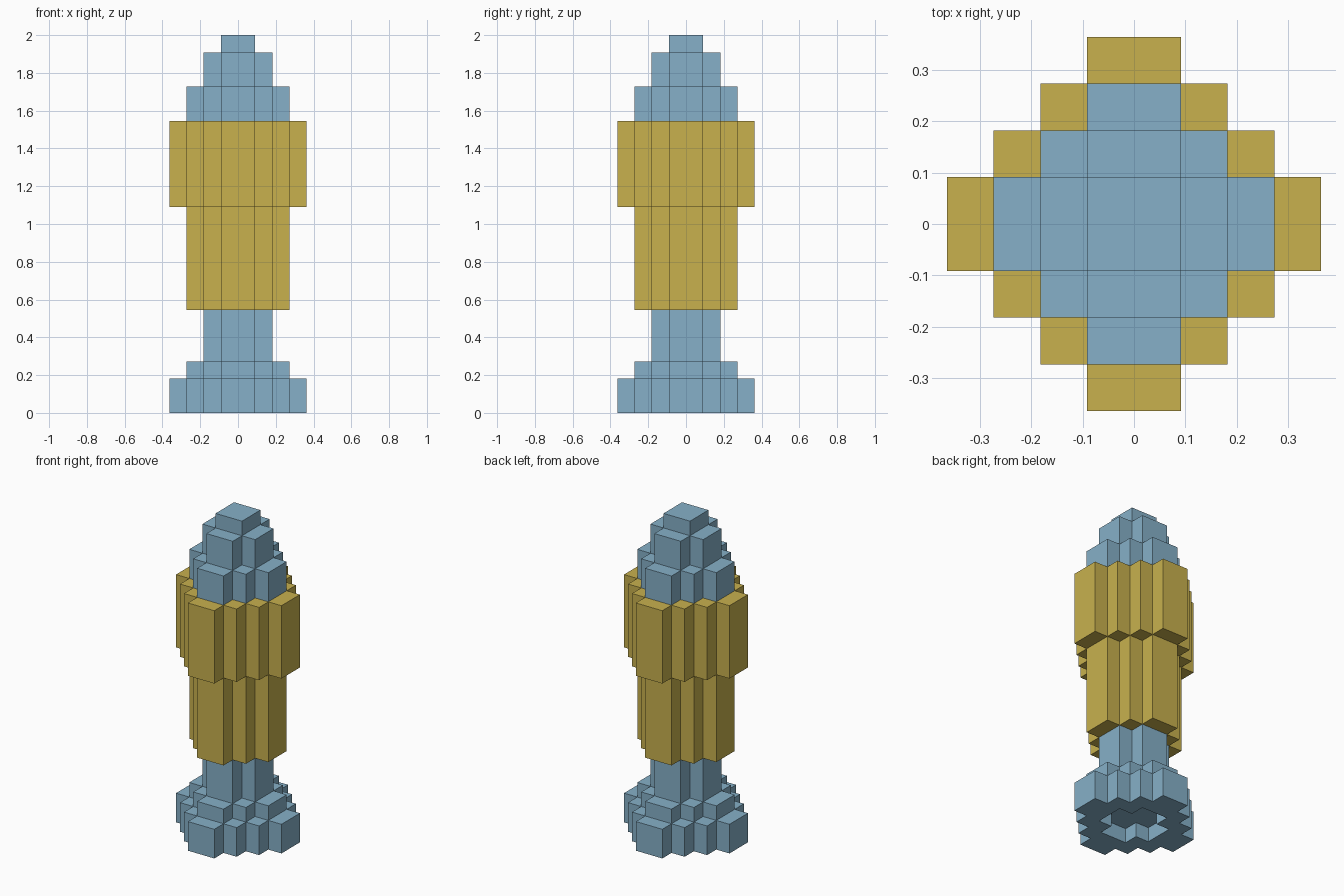
import bpy, bmesh

if "Cube" in bpy.data.objects:
    bpy.data.objects.remove(bpy.data.objects["Cube"])

U = 1 / 11  # one block


def material(name, rgb):
    m = bpy.data.materials.new(name)
    m.diffuse_color = (*rgb, 1)
    m.use_nodes = True
    m.node_tree.nodes["Principled BSDF"].inputs["Base Color"].default_value = m.diffuse_color
    return m


BLUE = material("pale blue", (0.238, 0.434, 0.578))
GOLD = material("mustard gold", (0.578, 0.440, 0.076))


def stepped_outline(r):
    """Stair-stepped diamond reaching r blocks along each axis."""
    quarter = []
    for k in range(r):
        quarter += [(r - k, k), (r - k, k + 1)]
    quarter = quarter[1:]  # drop the point lying on the axis
    pts = []
    for _ in range(4):
        pts += quarter
        quarter = [(-y, x) for x, y in quarter]
    return pts


def tier(name, r, z0, z1, mat):
    bm = bmesh.new()
    base = bm.faces.new([bm.verts.new((x * U, y * U, z0 * U))
                         for x, y in stepped_outline(r)])
    ext = bmesh.ops.extrude_face_region(bm, geom=[base], use_keep_orig=True)
    top = [v for v in ext["geom"] if isinstance(v, bmesh.types.BMVert)]
    bmesh.ops.translate(bm, verts=top, vec=(0, 0, (z1 - z0) * U))
    bmesh.ops.recalc_face_normals(bm, faces=bm.faces)
    me = bpy.data.meshes.new(name)
    bm.to_mesh(me)
    bm.free()
    me.materials.append(mat)
    ob = bpy.data.objects.new(name, me)
    bpy.context.collection.objects.link(ob)
    return ob


# Stacked tiers from the ground up
plinth = tier("plinth", 4, 0, 2, BLUE)
tier("plinth_step", 3, 2, 3, BLUE)
tier("neck", 2, 3, 6, BLUE)
tier("lower_body", 3, 6, 12, GOLD)
tier("upper_body", 4, 12, 17, GOLD)
tier("cap_lower", 3, 17, 19, BLUE)
tier("cap_middle", 2, 19, 21, BLUE)
tier("cap_tip", 1, 21, 22, BLUE)

# Recess under the plinth
cutter = tier("recess_cutter", 2, -1, 1, BLUE)
cutter.hide_render = True
cutter.hide_viewport = True
cut = plinth.modifiers.new("recess", 'BOOLEAN')
cut.operation = 'DIFFERENCE'
cut.solver = 'EXACT'
cut.object = cutter
